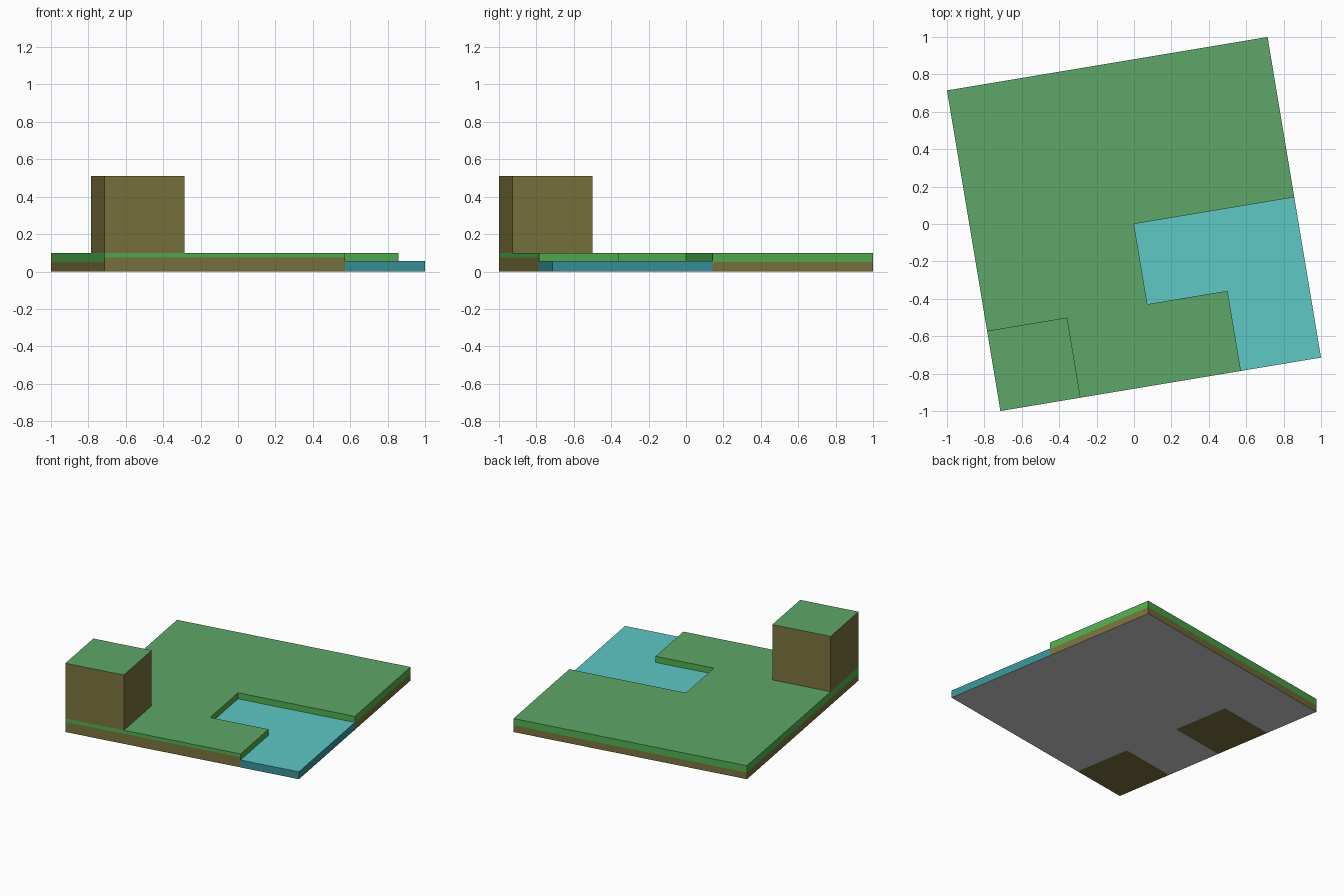
import bpy
import bmesh

if "Cube" in bpy.data.objects:
    bpy.data.objects.remove(bpy.data.objects["Cube"])

# One tile step along the front edge is (CX, CY); the board is 4 x 4 tiles, slightly turned
CX, CY = 0.4286, 0.0714


def material(name, color):
    m = bpy.data.materials.new(name)
    m.diffuse_color = (*color, 1)
    m.use_nodes = True
    m.node_tree.nodes["Principled BSDF"].inputs["Base Color"].default_value = m.diffuse_color
    return m


SOIL = material("soil", (0.19, 0.17, 0.046))
GRASS = material("grass", (0.11, 0.38, 0.14))
TURF = material("turf_edge", (0.08, 0.42, 0.075))
WATER = material("water", (0.11, 0.58, 0.56))
BANK = material("water_edge", (0.04, 0.29, 0.32))


def point(i, j, z):
    i, j = i - 2, j - 2
    return (i * CX - j * CY, i * CY + j * CX, z)


def part(name, mat, walls=(), caps=()):
    """walls: (start tile, end tile, bottom, top); caps: (outline, height, faces up)."""
    bm = bmesh.new()
    for a, b, z0, z1 in walls:
        quad = [point(*a, z0), point(*b, z0), point(*b, z1), point(*a, z1)]
        bm.faces.new([bm.verts.new(p) for p in quad])
    for outline, z, up in caps:
        ring = outline if up else outline[::-1]
        bm.faces.new([bm.verts.new(point(*p, z)) for p in ring])
    bmesh.ops.remove_doubles(bm, verts=bm.verts, dist=0.0005)
    mesh = bpy.data.meshes.new(name)
    bm.to_mesh(mesh)
    bm.free()
    if mat:
        mesh.materials.append(mat)
    obj = bpy.data.objects.new(name, mesh)
    bpy.context.collection.objects.link(obj)
    return obj


def cell(i, j):
    return [(i, j), (i + 1, j), (i + 1, j + 1), (i, j + 1)]


def around(outline, z0, z1):
    return [(a, b, z0, z1) for a, b in zip(outline, outline[1:] + outline[:1])]


TOP, POOL, HILL = 0.10, 0.055, 0.51
shore = [(3, 0), (3, 1), (2, 1), (2, 2), (4, 2)]
rim = [(4, 2), (4, 4), (0, 4), (0, 0)]
front = ((0, 0), (3, 0))
bare = [(0, 0), (0, 2)]

# Soil around the land, with the two bare soil tiles underneath
part("soil_base", SOIL,
     [(a, b, 0, 0.05) for a, b in zip(rim, rim[1:])] + [(*front, 0, 0.075)],
     [(cell(*c), 0, False) for c in bare])

# Turf band on the outer edges and down to the water
part("turf_edge", TURF,
     [(a, b, 0.05, TOP) for a, b in zip(rim, rim[1:])]
     + [(*front, 0.075, TOP)]
     + [(a, b, POOL, TOP) for a, b in zip(shore, shore[1:])])

# Grass surface
part("grass_top", GRASS,
     caps=[([(1, 0)] + shore + [(4, 4), (0, 4), (0, 1), (1, 1)], TOP, True)])

# Raised block in the front left corner
part("hill_soil", SOIL, around(cell(0, 0), TOP, HILL))
part("hill_grass", GRASS, caps=[(cell(0, 0), HILL, True)])

# Water surface and its two outer sides
part("water_surface", WATER,
     caps=[([(3, 0), (4, 0), (4, 2), (2, 2), (2, 1), (3, 1)], POOL, True)])
part("water_edge", BANK,
     [((3, 0), (4, 0), 0, POOL), ((4, 0), (4, 2), 0, POOL)])

# Grey underside tiles
part("underside", None,
     caps=[(cell(i, j), 0, False) for i in range(4) for j in range(4)
           if (i, j) not in bare])
